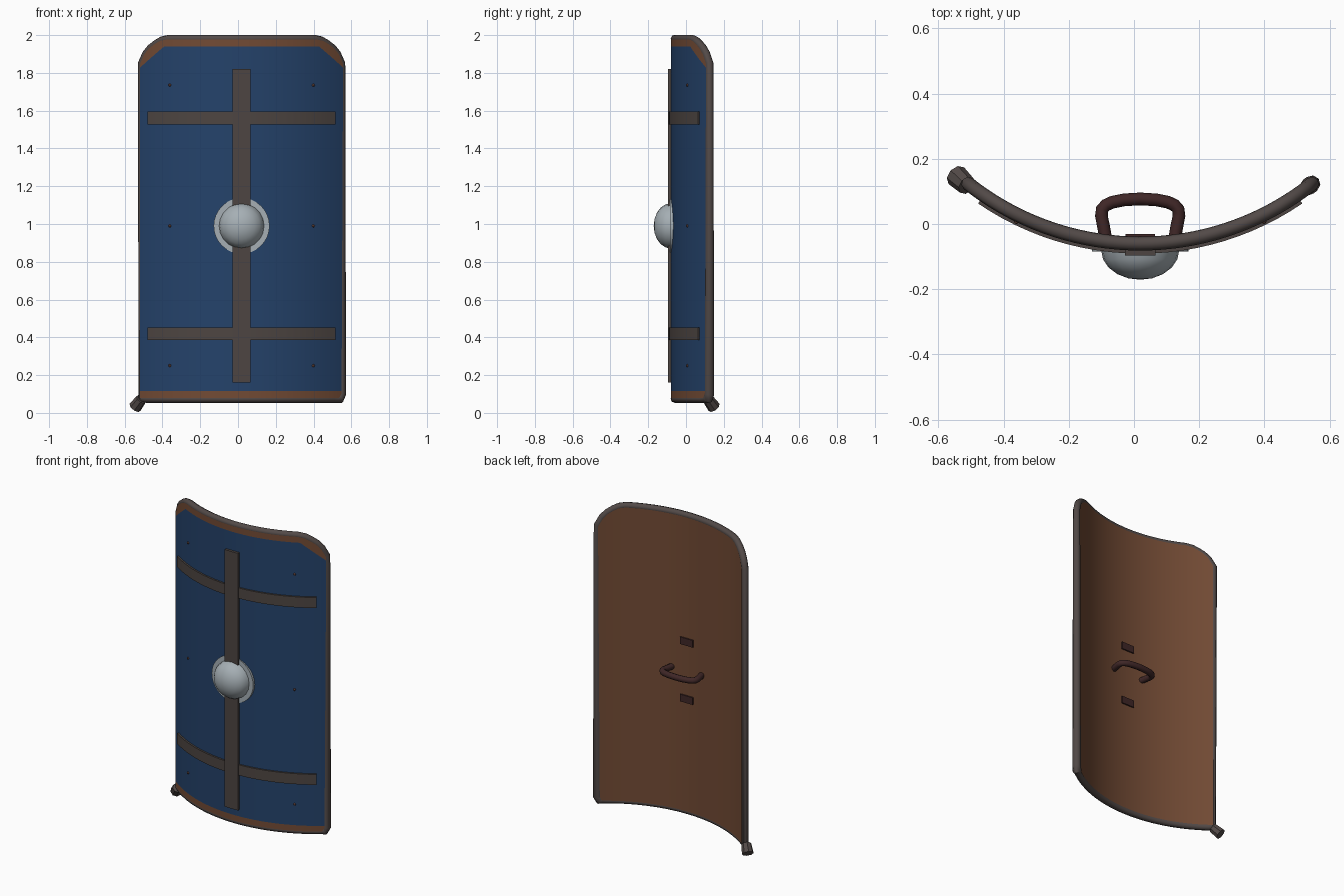
import bpy, bmesh, math
from mathutils import Vector, Matrix

if "Cube" in bpy.data.objects:
    bpy.data.objects.remove(bpy.data.objects["Cube"])

CX, CY, R = 0.019, 0.79, 0.85      # axis and middle radius of the curved board
ZM = 0.99                          # height of boss and grip
BOTTOM, EDGE = 0.075, 0.67         # lower edge, half angle of the board


def material(name, rgb):
    m = bpy.data.materials.new(name)
    m.diffuse_color = (*rgb, 1)
    m.use_nodes = True
    m.node_tree.nodes["Principled BSDF"].inputs["Base Color"].default_value = m.diffuse_color
    return m


BLUE = material("blue_paint", (0.018, 0.055, 0.145))
WOOD = material("brown_wood", (0.17, 0.07, 0.035))
IRON = material("dark_iron", (0.085, 0.068, 0.064))
BAND = material("band_iron", (0.075, 0.06, 0.054))
STEEL = material("pale_steel", (0.38, 0.43, 0.46))
GRIP = material("dark_leather", (0.05, 0.02, 0.02))
RIVET = material("rivet_bronze", (0.12, 0.05, 0.035))


def arc(t, r, z):
    return Vector((CX + r * math.sin(t), CY - r * math.cos(t), z))


def finish(bm, name, mats, angle=35):
    bmesh.ops.recalc_face_normals(bm, faces=bm.faces)
    me = bpy.data.meshes.new(name)
    bm.to_mesh(me)
    bm.free()
    ob = bpy.data.objects.new(name, me)
    bpy.context.collection.objects.link(ob)
    for m in mats:
        me.materials.append(m)
    bpy.ops.object.select_all(action='DESELECT')
    bpy.context.view_layer.objects.active = ob
    ob.select_set(True)
    bpy.ops.object.shade_smooth_by_angle(angle=math.radians(angle))
    return ob


def curved_slab(name, thetas, rows, r0, r1, mats, painted_row=None):
    """Slab bent round the axis; rows are functions of angle giving heights."""
    bm = bmesh.new()
    grids = [[[bm.verts.new(arc(t, r, f(t))) for f in rows] for t in thetas] for r in (r0, r1)]
    back, front = grids
    n, m = len(thetas), len(rows)
    for g in grids:
        for i in range(n - 1):
            for j in range(m - 1):
                f = bm.faces.new((g[i][j], g[i + 1][j], g[i + 1][j + 1], g[i][j + 1]))
                if g is front and j == painted_row:
                    f.material_index = 1
    for i in range(n - 1):
        for j in (0, m - 1):
            bm.faces.new((back[i][j], back[i + 1][j], front[i + 1][j], front[i][j]))
    for j in range(m - 1):
        for i in (0, n - 1):
            bm.faces.new((back[i][j], back[i][j + 1], front[i][j + 1], front[i][j]))
    return finish(bm, name, mats)


def tube(name, pts, radius, mat, cyclic=False, radii=None):
    cu = bpy.data.curves.new(name, 'CURVE')
    cu.dimensions = '3D'
    cu.bevel_depth, cu.bevel_resolution, cu.use_fill_caps = radius, 2, True
    sp = cu.splines.new('POLY')
    sp.points.add(len(pts) - 1)
    for i, p in enumerate(pts):
        sp.points[i].co = (*p, 1)
        sp.points[i].radius = radii.get(i, 1) if radii else 1
    sp.use_cyclic_u = cyclic
    cu.materials.append(mat)
    ob = bpy.data.objects.new(name, cu)
    bpy.context.collection.objects.link(ob)
    bpy.ops.object.select_all(action='DESELECT')
    bpy.context.view_layer.objects.active = ob
    ob.select_set(True)
    bpy.ops.object.convert(target='MESH')
    bpy.ops.object.shade_smooth_by_angle(angle=math.radians(50))
    return ob


def box(name, x, y, z, mat):
    bm = bmesh.new()
    bmesh.ops.create_cube(bm, size=1)
    for v in bm.verts:
        v.co = Vector([a[0] if c < 0 else a[1] for a, c in zip((x, y, z), v.co)])
    return finish(bm, name, [mat])


# Board: wood with rounded top corners and a painted front
CORNER = [(0.47, 1.98), (0.52, 1.972), (0.56, 1.955), (0.60, 1.933), (0.635, 1.903), (EDGE, 1.85)]


def top(t):
    t = abs(t)
    for (a, za), (b, zb) in zip(CORNER, CORNER[1:]):
        if a <= t <= b:
            return za + (zb - za) * (t - a) / (b - a)
    return 1.98


def paint_top(t):
    return 1.94 - 0.115 * max(0, abs(t) - 0.49) / 0.18


right = [0.47 * i / 12 for i in range(12)] + [0.47, 0.49] + [c[0] for c in CORNER[1:]]
thetas = [-t for t in reversed(right[1:])] + right
curved_slab("board", thetas, [lambda t: BOTTOM, lambda t: 0.115, paint_top, top],
            R - 0.02, R + 0.02, [WOOD, BLUE], painted_row=1)

# Rim tube round the outline, with a swollen lower right corner
rim = [arc(t, R, top(t)) for t in thetas]
rim += [arc(EDGE, R, 0.10), arc(EDGE - 0.015, R, BOTTOM)]
corner = len(rim) - 1
rim += [arc(t, R, BOTTOM) for t in reversed(thetas[1:-1])]
rim += [arc(-EDGE, R, BOTTOM)]
tube("rim", rim, 0.0215, IRON, True, {corner - 1: 1.2, corner: 1.25})

# Rim end: a blunt knob at the lower left corner
a, b = Vector((-0.513, 0.118, 0.072)), Vector((-0.545, 0.148, 0.03))
bm = bmesh.new()
turn = (b - a).to_track_quat('Z', 'Y').to_matrix().to_4x4()
bmesh.ops.create_cone(bm, cap_ends=True, segments=8, radius1=0.03, radius2=0.035,
                      depth=(b - a).length, matrix=Matrix.Translation((a + b) / 2) @ turn)
finish(bm, "rim_end", [IRON])

# Two curved cross bands
for name, z in (("upper_band", 1.527), ("lower_band", 0.385)):
    ts = [-0.6 + 1.2 * i / 24 for i in range(25)]
    curved_slab(name, ts, [lambda t: z, lambda t: z + 0.068], R + 0.015, R + 0.031, [BAND])

# Upright spine
box("spine", (CX - 0.047, CX + 0.047), (-0.096, -0.07), (0.16, 1.82), BAND)

# Boss: flange disc and low dome
bm = bmesh.new()
bmesh.ops.create_cone(bm, cap_ends=True, segments=32, radius1=0.148, radius2=0.148, depth=0.022,
                      matrix=Matrix.Translation((CX, -0.073, ZM)) @ Matrix.Rotation(math.pi / 2, 4, 'X'))
finish(bm, "boss_flange", [STEEL])
bm = bmesh.new()
rings, seg = 5, 20
pole = bm.verts.new((CX, -0.171, ZM))
loops = []
for k in range(1, rings + 1):
    p = k / rings * math.pi / 2
    loops.append([bm.verts.new((CX + 0.12 * math.sin(p) * math.cos(2 * math.pi * i / seg),
                                -0.08 - 0.091 * math.cos(p),
                                ZM + 0.12 * math.sin(p) * math.sin(2 * math.pi * i / seg)))
                  for i in range(seg)])
for i in range(seg):
    j = (i + 1) % seg
    bm.faces.new((pole, loops[0][i], loops[0][j]))
    for u, w in zip(loops, loops[1:]):
        bm.faces.new((u[i], w[i], w[j], u[j]))
bm.faces.new(loops[-1])
finish(bm, "boss_dome", [STEEL], 50)

# Rivets in two columns
for s in (-1, 1):
    for z in (0.25, ZM, 1.735):
        bm = bmesh.new()
        bmesh.ops.create_uvsphere(bm, u_segments=8, v_segments=6, radius=0.008,
                                  matrix=Matrix.Translation(arc(s * 0.452, R + 0.019, z)))
        finish(bm, "rivet", [RIVET])

# Grip on the back with its two plates
half = [(0.104, -0.055), (0.112, -0.01), (0.119, 0.025), (0.117, 0.045), (0.105, 0.058),
        (0.085, 0.067), (0.05, 0.074)]
path = [(-x, y) for x, y in half] + [(0, 0.077)] + half[::-1]
tube("grip", [(CX + x, y, ZM) for x, y in path], 0.0195, GRIP)
for s in (-1, 1):
    z = ZM + s * 0.185
    box("grip_plate", (CX - 0.045, CX + 0.045), (-0.05, -0.031), (z - 0.023, z + 0.023), GRIP)
